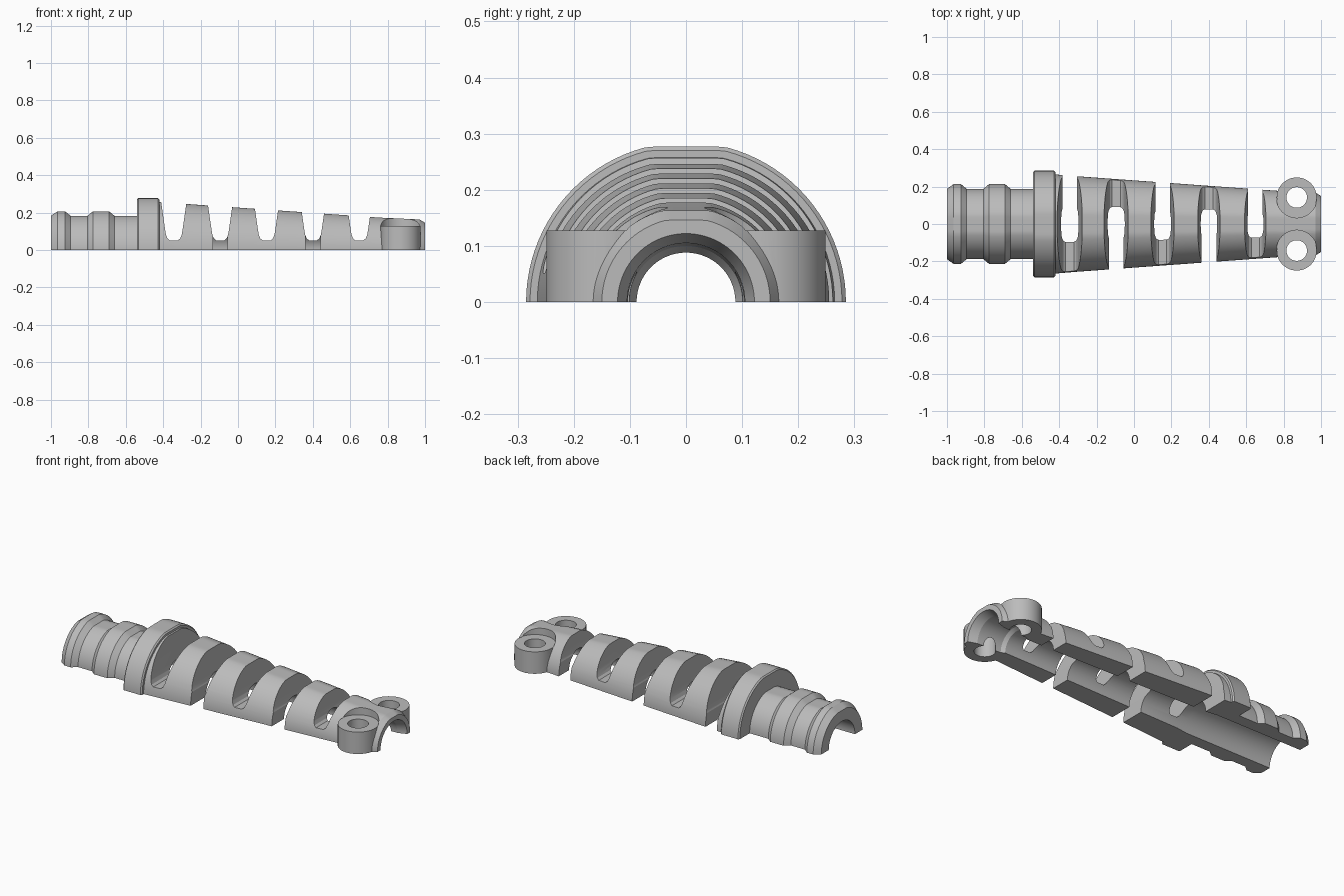
import bpy, bmesh, math

if "Cube" in bpy.data.objects:
    bpy.data.objects.remove(bpy.data.objects["Cube"])

FLAT = 0.972  # top flat as a share of the radius


def loft(name, rings):
    """Closed solid through a list of matching point rings."""
    bm = bmesh.new()
    loops = [[bm.verts.new(p) for p in ring] for ring in rings]
    n = len(loops[0])
    for a, b in zip(loops, loops[1:]):
        for i in range(n):
            j = (i + 1) % n
            bm.faces.new((a[i], a[j], b[j], b[i]))
    bm.faces.new(loops[0])
    bm.faces.new(loops[-1])
    bmesh.ops.recalc_face_normals(bm, faces=bm.faces[:])
    mesh = bpy.data.meshes.new(name)
    bm.to_mesh(mesh)
    bm.free()
    obj = bpy.data.objects.new(name, mesh)
    bpy.context.collection.objects.link(obj)
    return obj


def revolve(name, profile, flat=1.0, n=96):
    """Turn (x, radius) points about the x axis, trimmed flat on top."""
    angles = [2 * math.pi * i / n for i in range(n)]
    return loft(name, [[(x, r * math.cos(a), min(r * math.sin(a), flat * r))
                        for a in angles] for x, r in profile])


def cylinder(name, x, y, r, z0, z1, n=48):
    angles = [2 * math.pi * i / n for i in range(n)]
    return loft(name, [[(x + r * math.cos(a), y + r * math.sin(a), z)
                        for a in angles] for z in (z0, z1)])


def prism(name, outline, y0, y1):
    return loft(name, [[(x, y, z) for x, z in outline] for y in (y0, y1)])


def combine(target, tool, operation):
    mod = target.modifiers.new("combine", 'BOOLEAN')
    mod.operation = operation
    mod.solver = 'EXACT'
    mod.object = tool
    bpy.context.view_layer.objects.active = target
    bpy.ops.object.modifier_apply(modifier=mod.name)
    bpy.data.objects.remove(tool)


# Outer shell: ribbed neck, flange, tapering sleeve, chamfered tip
shell = revolve("strain_relief_half", [
    (-1, .188), (-.965, .213), (-.925, .213), (-.895, .188),
    (-.805, .188), (-.775, .213), (-.69, .213), (-.66, .188),
    (-.54, .188), (-.54, .278), (-.533, .285), (-.427, .285), (-.42, .278),
    (-.42, .265), (-.3, .255), (.76, .178), (.97, .168), (1, .15)], FLAT)

# Screw lugs with head clearance and through holes
LUG_X, LUG_Y = .87, .142
for side in (-1, 1):
    y = side * LUG_Y
    combine(shell, cylinder("lug", LUG_X, y, .107, -.1, .2), 'UNION')
for side in (-1, 1):
    y = side * LUG_Y
    combine(shell, cylinder("clearance", LUG_X, y, .109, .127, .4), 'DIFFERENCE')
    combine(shell, cylinder("hole", LUG_X, y, .055, -.2, .3), 'DIFFERENCE')

# Cable bore, flared at the tip
combine(shell, revolve("bore", [
    (-1.1, .12), (-.45, .12), (-.38, .11), (.6, .09), (.78, .088),
    (.8, .1), (.95, .105), (1, .122), (1.1, .19)]), 'DIFFERENCE')

# Flexing slots, open on alternating sides
half = [(.022, .052), (.034, .062), (.042, .082), (.046, .105), (.074, .3)]
for i in range(5):
    cx = -.343 + .248 * i
    outline = [(cx + x, z) for x, z in half]
    outline += [(cx - x, z) for x, z in reversed(half)]
    combine(shell, prism("slot", outline, -.4, .4), 'DIFFERENCE')
    side = 1 if i % 2 == 0 else -1
    box = [(cx + sx * .039, z) for sx, z in ((-1, -.4), (1, -.4), (1, .075), (-1, .075))]
    combine(shell, prism("slot_mouth", box, 0, side * .41), 'DIFFERENCE')

# Flat parting face on the ground
lower = [(-1.5, -1), (1.5, -1), (1.5, 0), (-1.5, 0)]
combine(shell, prism("lower_half", lower, -1, 1), 'DIFFERENCE')

# Grey plastic
grey = bpy.data.materials.new("grey_plastic")
grey.use_nodes = True
colour = (.5, .5, .5, 1)
grey.diffuse_color = colour
grey.node_tree.nodes["Principled BSDF"].inputs["Base Color"].default_value = colour
shell.data.materials.clear()
shell.data.materials.append(grey)

bpy.ops.object.select_all(action='DESELECT')
shell.select_set(True)
bpy.context.view_layer.objects.active = shell
bpy.ops.object.shade_smooth_by_angle(angle=math.radians(12))
